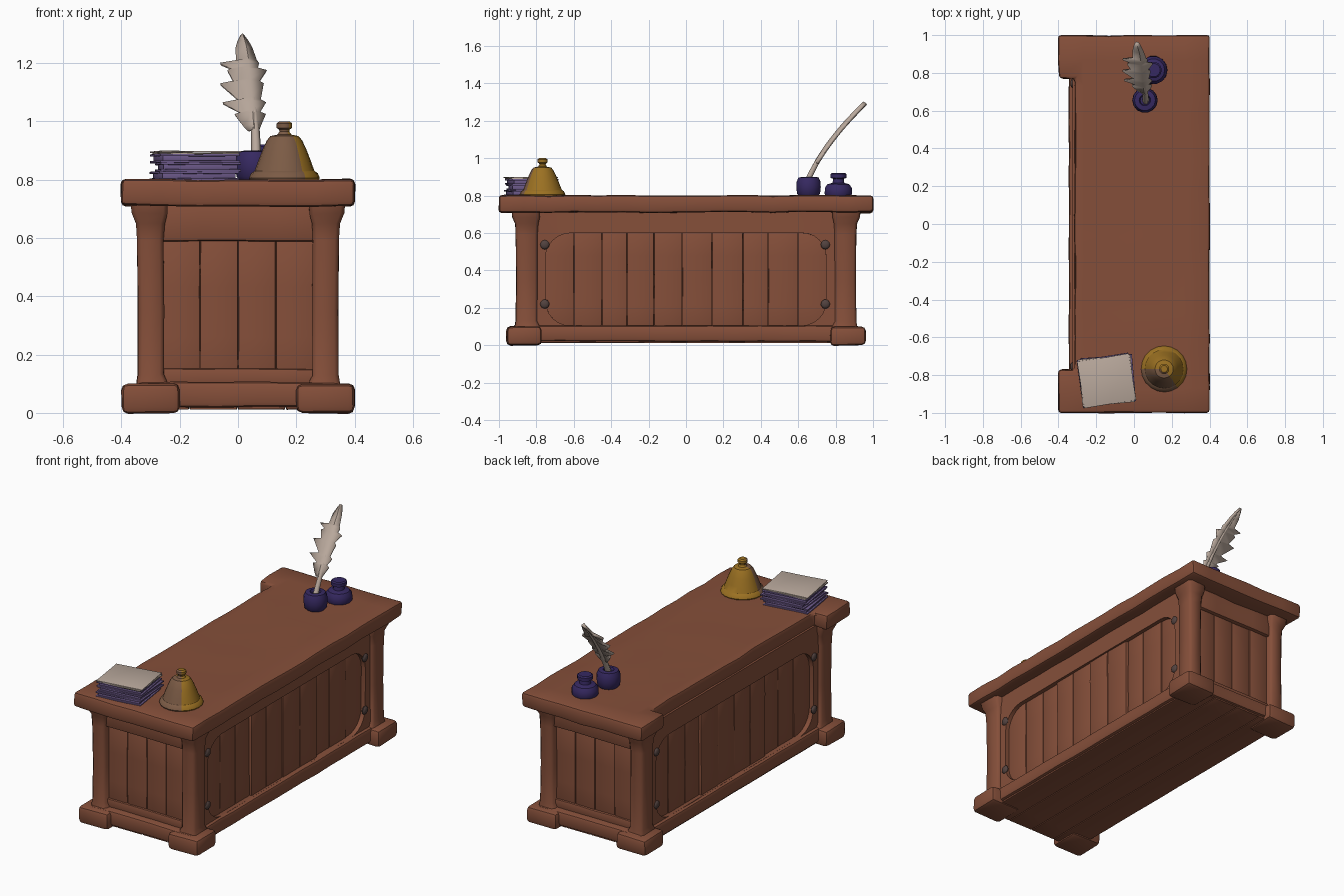
import bpy, bmesh, math, random
from mathutils import Vector, Matrix, noise

if "Cube" in bpy.data.objects:
    bpy.data.objects.remove(bpy.data.objects["Cube"])

random.seed(4)


def material(name, rgb):
    m = bpy.data.materials.new(name)
    m.diffuse_color = (*rgb, 1)
    m.use_nodes = True
    m.node_tree.nodes["Principled BSDF"].inputs["Base Color"].default_value = m.diffuse_color
    return m


WOOD = material("brown wood", (0.235, 0.078, 0.042))
PAPER = material("cream paper", (0.48, 0.39, 0.33))
PURPLE = material("purple cover", (0.15, 0.10, 0.25))
INK = material("dark indigo", (0.037, 0.022, 0.12))
GOLD = material("gold brass", (0.33, 0.165, 0.016))
BRONZE = material("tarnished bronze", (0.20, 0.105, 0.06))
IRON = material("dark iron", (0.085, 0.055, 0.05))


def finish(bm, name, mats, angle=35, wobble=0.0):
    for v in bm.verts:
        if wobble:
            v.co += noise.noise_vector(v.co * 7) * wobble
    bmesh.ops.recalc_face_normals(bm, faces=bm.faces)
    me = bpy.data.meshes.new(name)
    bm.to_mesh(me)
    bm.free()
    for m in mats if isinstance(mats, list) else [mats]:
        me.materials.append(m)
    ob = bpy.data.objects.new(name, me)
    bpy.context.collection.objects.link(ob)
    bpy.ops.object.select_all(action='DESELECT')
    ob.select_set(True)
    bpy.context.view_layer.objects.active = ob
    bpy.ops.object.shade_smooth_by_angle(angle=math.radians(angle))
    return ob


def soften(bm, width, step=0.13):
    # rounded edges, then slices along the long side so the edges can waver
    bmesh.ops.bevel(bm, geom=bm.edges[:], offset=width, segments=2, profile=0.5, affect='EDGES')
    for axis in range(3):
        lo = min(v.co[axis] for v in bm.verts)
        hi = max(v.co[axis] for v in bm.verts)
        n = int((hi - lo) / step)
        normal = Vector((0, 0, 0))
        normal[axis] = 1
        for i in range(1, n):
            bmesh.ops.bisect_plane(bm, geom=bm.verts[:] + bm.edges[:] + bm.faces[:],
                                   plane_co=normal * (lo + (hi - lo) * i / n), plane_no=normal)


def box(name, x, y, z, mat=WOOD, bevel=0.008, wobble=0.004, turn=0.0):
    bm = bmesh.new()
    size = Vector((x[1] - x[0], y[1] - y[0], z[1] - z[0]))
    mid = Vector((x[0] + x[1], y[0] + y[1], z[0] + z[1])) / 2
    bmesh.ops.create_cube(bm, size=1)
    bmesh.ops.scale(bm, vec=size, verts=bm.verts)
    soften(bm, bevel)
    bmesh.ops.transform(bm, verts=bm.verts,
                        matrix=Matrix.Translation(mid) @ Matrix.Rotation(turn, 4, 'Z'))
    return finish(bm, name, mat, wobble=wobble)


def flip(span, s):
    return sorted((span[0] * s, span[1] * s))


def lathe(name, centre, profile, mats, sides=20, rule=None):
    bm = bmesh.new()
    rings = [[bm.verts.new((centre[0] + r * math.cos(math.tau * i / sides),
                            centre[1] + r * math.sin(math.tau * i / sides), z))
              for i in range(sides)] for r, z in profile]
    for a, b in zip(rings, rings[1:]):
        for i in range(sides):
            j = (i + 1) % sides
            f = bm.faces.new((a[i], a[j], b[j], b[i]))
            if rule and rule(math.degrees(math.tau * (i + 0.5) / sides), a[0].co.z):
                f.material_index = 1
    bm.faces.new(rings[0])
    bm.faces.new(rings[-1])
    return finish(bm, name, mats, wobble=0.002)


# tabletop, notched along the left side
bm = bmesh.new()
outline = [(-.40, -1), (.40, -1), (.40, 1), (-.40, 1), (-.40, .77), (-.315, .77), (-.315, -.77), (-.40, -.77)]
face = bm.faces.new([bm.verts.new((x, y, .71)) for x, y in outline])
up = bmesh.ops.extrude_face_region(bm, geom=[face])
bmesh.ops.translate(bm, vec=(0, 0, .09), verts=[g for g in up['geom'] if isinstance(g, bmesh.types.BMVert)])
soften(bm, 0.016)
finish(bm, "tabletop", WOOD, wobble=0.006)

# body core, base plinth and bottom boards
box("body_core", (-.285, .285), (-.85, .85), (.03, .72))
box("base_plinth", (-.345, .345), (-.925, .925), (.02, .105), bevel=.015)
for i in range(4):
    box("bottom_board", (-.33 + i * .165, -.169 + i * .165), (-.91, .91), (.012, .03), bevel=.003, wobble=.002)

for sx in (-1, 1):
    for sy in (-1, 1):
        # corner foot and post with flared head
        box("foot_block", flip((.20, .40), sx), flip((.77, .96), sy), (0, .10), bevel=.022, wobble=.005)
        bm = bmesh.new()
        rings = []
        for z, o, i in [(.08, .008, .025), (.13, 0, 0), (.35, -.002, 0), (.59, 0, 0), (.65, .003, .004), (.685, .018, .012), (.72, .022, .012)]:
            x0, x1, y0, y1, c = .255 - i, .345 + o, .795 - i, .91 + o, .014
            pts = [(x0, y0), (x1 - c, y0), (x1, y0 + c), (x1, y1 - c), (x1 - c, y1), (x0 + c, y1), (x0, y1 - c)]
            rings.append([bm.verts.new((px * sx, py * sy, z)) for px, py in pts])
        for a, b in zip(rings, rings[1:]):
            for k in range(7):
                bm.faces.new((a[k], a[(k + 1) % 7], b[(k + 1) % 7], b[k]))
        bm.faces.new(rings[0])
        bm.faces.new(rings[-1])
        finish(bm, "corner_post", WOOD, angle=50, wobble=.004)

# long sides: planks, arched frame, raised middle panel, bolts
for s in (-1, 1):
    cuts = [-.77, -.60, -.45, -.315, -.17, -.02, .14, .305, .44, .60, .77]
    for a, b in zip(cuts, cuts[1:]):
        mid = abs(a + b) / 2 < .3
        depth = (.312 if mid else .300) + random.uniform(-.003, .003)
        box("side_plank", flip((.27, depth), s), (a + .001, b - .001), (.08, .61), bevel=.004, wobble=.002)
    bm = bmesh.new()
    Y0, Z0, Z1 = .81, .09, .72          # frame outside
    Y, A, B, R = .75, .105, .60, .13    # rounded opening
    inner, outer = [], []
    for cy, cz, start in [(1, 1, 0), (-1, 1, 90), (-1, -1, 180), (1, -1, 270)]:
        for k in range(7):
            t = math.radians(start + 15 * k)
            y = cy * (Y - R) + R * math.cos(t)
            z = (B - R if cz > 0 else A + R) + R * math.sin(t)
            ez = Z1 if cz > 0 else Z0
            on_side = (k < 3) == (cy * cz > 0)
            inner.append((y, z))
            outer.append((cy * Y0, ez) if k == 3 else (cy * Y0, z) if on_side else (y, ez))
    rows = [[bm.verts.new((s * x, y, z)) for y, z in pts]
            for x, pts in ((.28, outer), (.325, outer), (.325, inner), (.28, inner))]
    n = len(inner)
    for a, b in zip(rows, rows[1:] + rows[:1]):
        for k in range(n):
            bm.faces.new((a[k], a[(k + 1) % n], b[(k + 1) % n], b[k]))
    finish(bm, "arched_side_frame", WOOD, wobble=.002)
    for y in (-.755, .745):
        for z in (.22, .537):
            bm = bmesh.new()
            bmesh.ops.create_icosphere(bm, subdivisions=2, radius=.025)
            bmesh.ops.transform(bm, verts=bm.verts, matrix=Matrix.Translation((s * .325, y, z)) @ Matrix.Diagonal((.5, 1, 1, 1)))
            finish(bm, "bolt", IRON)

# short ends: boards, top rail and sill
for s in (-1, 1):
    for i in range(4):
        a = -.26 + i * .13
        box("end_board", (a + .001, a + .129), flip((.83, .868 + random.uniform(-.002, .002)), s), (.09, .60), bevel=.004, wobble=.002)
    box("end_rail", (-.27, .27), flip((.83, .892), s), (.588, .72), bevel=.01)
    box("end_sill", (-.27, .27), flip((.83, .88), s), (.09, .15), bevel=.008)

# pile of books and loose sheets
for i in range(3):
    z, t = .797 + i * .030, math.radians(8 + random.uniform(-4, 4))
    dx, dy = random.uniform(-.008, .008), random.uniform(-.006, .006)
    for nm, inset, lo, hi in [("book_cover", 0, 0, .008), ("book_pages", .01, .006, .025), ("book_cover", 0, .023, .031)]:
        box(nm, (-.282 + dx + inset, -.008 + dx - inset), (-.955 + dy + inset, -.705 + dy - inset),
            (z + lo, z + hi), PURPLE, .002, .003, t)
for z, t in ((.887, 5), (.893, 9)):
    box("paper_sheet", (-.283, -.009), (-.955, -.705), (z, z + .005), PAPER, .001, .006, math.radians(t))

# hand bell with a tarnished patch toward the front left
lathe("bell", (.16, -.768), [(.118, .797), (.122, .806), (.115, .822), (.103, .83), (.09, .865), (.074, .905),
                             (.06, .935), (.048, .95), (.024, .955), (.017, .965), (.018, .972), (.027, .978),
                             (.027, .993), (.018, 1.0)],
      [GOLD, BRONZE], 20, lambda a, z: 188 < a < 310)

# ink pots
lathe("quill_pot", (.058, .655), [(.052, .797), (.063, .81), (.067, .845), (.065, .875), (.055, .897), (.03, .90), (.025, .885)], INK, 14)
lathe("ink_bottle", (.103, .815), [(.07, .797), (.075, .81), (.074, .84), (.06, .86), (.032, .868), (.029, .89), (.044, .895),
                                   (.044, .915), (.036, .921)], INK, 14)


def lean(z):
    # backward curve of the quill
    t = (z - .88) / .41
    return .65 + .18 * t + .125 * t * t


# quill vane with ragged barbs: height, left edge, spine, right edge
bm = bmesh.new()
barbs = [(.97, .035, .055, .068), (.985, .02, .053, .075), (1.025, -.01, .050, .093), (1.032, .012, .049, .074),
         (1.065, -.052, .047, .094), (1.075, .004, .046, .076), (1.13, -.06, .042, .086), (1.138, -.015, .041, .072),
         (1.175, -.035, .038, .097), (1.183, -.02, .037, .066), (1.20, -.06, .036, .070), (1.208, -.005, .035, .062),
         (1.25, -.006, .028, .046), (1.275, .002, .021, .032), (1.293, .012, .015, .018)]
rows = [[bm.verts.new((x, lean(z) + d, z - d * .6)) for x, d in ((l, .006), (c, -.006), (r, .006))] for z, l, c, r in barbs]
for a, b in zip(rows, rows[1:]):
    for k in range(2):
        bm.faces.new((a[k], a[k + 1], b[k + 1], b[k]))
vane = finish(bm, "quill_vane", PAPER)
thick = vane.modifiers.new("thickness", 'SOLIDIFY')
thick.thickness, thick.offset = .014, 0

# quill shaft
cu = bpy.data.curves.new("quill_shaft", 'CURVE')
cu.dimensions, cu.bevel_depth, cu.bevel_resolution, cu.use_fill_caps = '3D', .018, 1, True
sp = cu.splines.new('POLY')
sp.points.add(8)
for i, p in enumerate(sp.points):
    z = .87 + .40 * i / 8
    p.co = (.062 - .04 * (i / 8) ** 2, lean(z), z, 1)
    p.radius = 1 - .7 * i / 8
cu.materials.append(PAPER)
bpy.context.collection.objects.link(bpy.data.objects.new("quill_shaft", cu))
